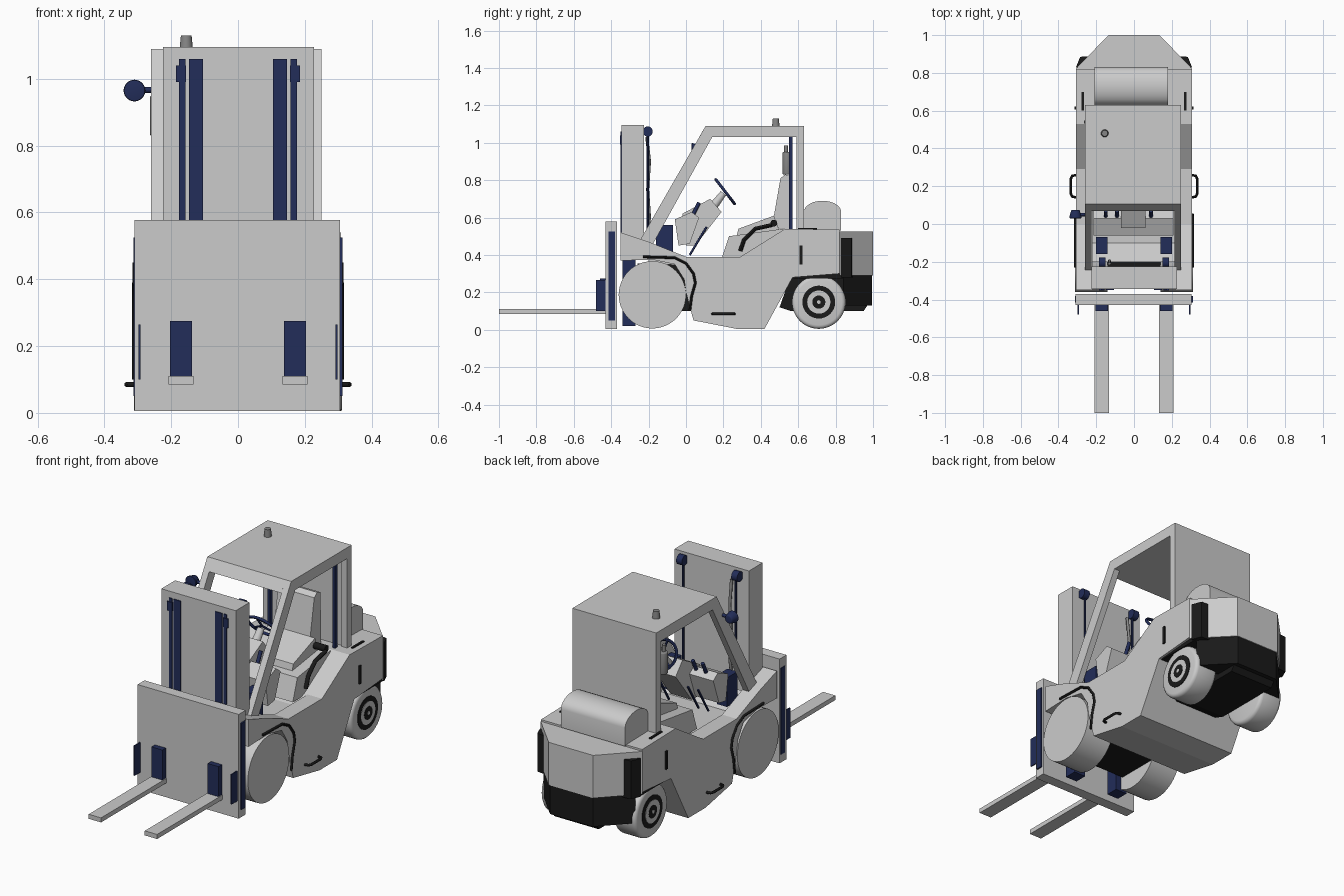
import bpy, bmesh, math
from mathutils import Vector

cube = bpy.data.objects.get("Cube")
if cube:
    bpy.data.objects.remove(cube)


def material(name, r, g, b):
    m = bpy.data.materials.new(name)
    m.use_nodes = True
    m.diffuse_color = (r, g, b, 1)
    bsdf = next(n for n in m.node_tree.nodes if n.type == 'BSDF_PRINCIPLED')
    bsdf.inputs["Base Color"].default_value = (r, g, b, 1)
    return m


LIGHT = material("light grey", 0.6, 0.6, 0.6)
NAVY = material("navy", 0.016, 0.026, 0.1)
BLACK = material("black", 0.01, 0.01, 0.01)
GREY = material("mid grey", 0.24, 0.24, 0.24)


def finish(name, bm, mat, smooth=False):
    bmesh.ops.recalc_face_normals(bm, faces=bm.faces)
    me = bpy.data.meshes.new(name)
    bm.to_mesh(me)
    bm.free()
    me.materials.append(mat)
    ob = bpy.data.objects.new(name, me)
    bpy.context.collection.objects.link(ob)
    if smooth:
        bpy.ops.object.select_all(action='DESELECT')
        ob.select_set(True)
        bpy.context.view_layer.objects.active = ob
        bpy.ops.object.shade_smooth_by_angle(angle=math.radians(35))
    return ob


def prism(name, pts, a, b, mat, axis="x", smooth=False):
    """Extrude a (y, z) outline along x, or an (x, y) outline along z."""
    bm = bmesh.new()
    place = (lambda p, t: (t, *p)) if axis == "x" else (lambda p, t: (*p, t))
    face = bm.faces.new([bm.verts.new(place(p, a)) for p in pts])
    ext = bmesh.ops.extrude_face_region(bm, geom=[face])
    move = Vector(place((0, 0), b - a))
    bmesh.ops.translate(bm, vec=move, verts=[g for g in ext["geom"] if isinstance(g, bmesh.types.BMVert)])
    return finish(name, bm, mat, smooth)


def box(name, x, y, z, mat):
    return prism(name, [(y[0], z[0]), (y[1], z[0]), (y[1], z[1]), (y[0], z[1])], x[0], x[1], mat)


def cylinder(name, start, end, r, mat, r2=None, bevel=0, sides=32):
    start, end = Vector(start), Vector(end)
    d = end - start
    bm = bmesh.new()
    bmesh.ops.create_cone(bm, cap_ends=True, segments=sides, radius1=r,
                          radius2=r if r2 is None else r2, depth=d.length)
    if bevel:
        rims = [e for e in bm.edges if any(len(f.verts) > 4 for f in e.link_faces)]
        bmesh.ops.bevel(bm, geom=rims, offset=bevel, segments=3, profile=0.5, affect='EDGES')
    bmesh.ops.rotate(bm, verts=bm.verts, matrix=Vector((0, 0, 1)).rotation_difference(d).to_matrix())
    bmesh.ops.translate(bm, verts=bm.verts, vec=(start + end) / 2)
    return finish(name, bm, mat, True)


def tube(name, pts, r, mat, cyclic=False):
    cu = bpy.data.curves.new(name, 'CURVE')
    cu.dimensions = '3D'
    cu.bevel_depth, cu.bevel_resolution, cu.use_fill_caps = r, 2, True
    sp = cu.splines.new('POLY')
    sp.points.add(len(pts) - 1)
    for p, co in zip(sp.points, pts):
        p.co = (*co, 1)
    sp.use_cyclic_u = cyclic
    cu.materials.append(mat)
    ob = bpy.data.objects.new(name, cu)
    bpy.context.collection.objects.link(ob)
    bpy.ops.object.select_all(action='DESELECT')
    ob.select_set(True)
    bpy.context.view_layer.objects.active = ob
    bpy.ops.object.convert(target='MESH')
    bpy.ops.object.shade_smooth_by_angle(angle=math.radians(45))


# Main body: lower centre floor and high side panels
skirt = [(0.82, 0.3), (0.57, 0.28), (0.42, 0.005), (0.27, 0.005), (0.04, 0.05), (0, 0.2)]
deck = [(0.29, 0.39), (0.53, 0.54), (0.82, 0.535)]
side_outline = [(-0.35, 0.52), (-0.2, 0.47), (0, 0.39)] + deck + skirt + [
    (-0.01, 0.27), (-0.06, 0.35), (-0.18, 0.375), (-0.35, 0.37)]
prism("body_centre", [(-0.2, 0.44), (-0.1, 0.36), (0.2, 0.36)] + deck + skirt + [(0, 0.34), (-0.2, 0.36)],
      -0.22, 0.22, LIGHT)
box("front_axle_housing", (-0.14, 0.14), (-0.26, 0.04), (0.1, 0.355), BLACK)

# Counterweight, rear bumper and rear chassis
prism("counterweight", [(-0.31, 0.82), (0.31, 0.82), (0.135, 1), (-0.135, 1)], 0.29, 0.525, LIGHT, "z")
prism("rear_bumper", [(-0.28, 0.84), (0.28, 0.84), (0.13, 0.995), (-0.13, 0.995)], 0.13, 0.29, BLACK, "z")
prism("rear_chassis", [(0.5, 0.12), (0.56, 0.1), (0.95, 0.1), (0.97, 0.13), (0.97, 0.29), (0.56, 0.29)],
      -0.135, 0.135, BLACK)
box("rear_arch_lining", (-0.295, 0.295), (0.575, 0.84), (0.275, 0.3), BLACK)

# Engine cover with rounded top
prism("engine_cover", [(0.62, 0.53), (0.62, 0.63)] +
      [(0.73 + 0.1 * math.sin(t), 0.63 + 0.06 * math.cos(t)) for t in
       [math.radians(a) for a in range(-80, 91, 17)]] + [(0.83, 0.53)], -0.21, 0.18, LIGHT, smooth=True)

# Cab: side frames, roof, back wall
frame = [(-0.268, 0.44), (0.105, 1.09), (0.63, 1.09), (0.63, 0.53),
         (0.59, 0.53), (0.59, 1.03), (0.14, 1.03), (-0.187, 0.44)]
prism("cab_frame_right", frame, -0.26, -0.225, LIGHT)
prism("cab_frame_left", frame, 0.215, 0.25, LIGHT)
prism("cab_roof", [(0.07, 1.03), (0.105, 1.09), (0.63, 1.09), (0.63, 1.03)], -0.225, 0.215, LIGHT)
box("cab_back_wall", (-0.225, 0.215), (0.6, 0.63), (0.53, 1.03), LIGHT)
cylinder("beacon", (-0.155, 0.48, 1.09), (-0.155, 0.48, 1.13), 0.02, GREY, 0.016)

# Mast, with guide rails and pulleys
box("mast", (-0.225, 0.228), (-0.345, -0.225), (0.38, 1.095), LIGHT)
for s, side in ((-1, "right"), (1, "left")):
    def sx(a, b):
        return tuple(sorted((s * a, s * b)))
    box("mast_rail_" + side, sx(0.105, 0.147), (-0.35, -0.34), (0.38, 1.06), NAVY)
    box("mast_slim_rail_" + side, sx(0.157, 0.176), (-0.35, -0.34), (0.38, 1.06), NAVY)
    box("mast_rail_clip_" + side, sx(0.155, 0.185), (-0.353, -0.34), (0.99, 1.04), NAVY)
    box("mast_foot_" + side, sx(0.105, 0.176), (-0.34, -0.27), (0.02, 0.38), NAVY)
    cylinder("mast_pulley_" + side, (s * 0.15, -0.205, 1.06), (s * 0.185, -0.205, 1.06), 0.027, NAVY)
    cylinder("mast_chain_" + side, (s * 0.16, -0.205, 0.45), (s * 0.16, -0.205, 1.05), 0.006, NAVY, sides=8)
    box("valve_block_" + side, sx(0.14, 0.2), (-0.16, -0.07), (0.4, 0.56), NAVY)

    # Forks and their hangers
    box("fork_" + side, sx(0.133, 0.208), (-1, -0.43), (0.085, 0.11), LIGHT)
    box("fork_hanger_" + side, sx(0.138, 0.204), (-0.46, -0.425), (0.11, 0.275), NAVY)
    box("carriage_fin_" + side, sx(0.292, 0.298), (-0.48, -0.425), (0.1, 0.265), NAVY)
    box("carriage_edge_strip_" + side, sx(0.305, 0.313), (-0.415, -0.38), (0.05, 0.525), NAVY)

    # Side panel and wheels
    prism("side_panel_" + side, side_outline, s * 0.22, s * 0.308, LIGHT)
    cylinder("front_wheel_" + side, (s * 0.14, -0.18, 0.187), (s * 0.312, -0.18, 0.187), 0.18, LIGHT, sides=48)
    cylinder("rear_wheel_" + side, (s * 0.15, 0.71, 0.148), (s * 0.29, 0.71, 0.148), 0.143, LIGHT,
             bevel=0.02, sides=48)
    for i, (r, m) in enumerate(((0.088, BLACK), (0.062, LIGHT), (0.035, BLACK), (0.01, LIGHT))):
        cylinder("rear_hub_ring_" + side, (s * 0.285, 0.71, 0.148), (s * (0.293 + 0.002 * i), 0.71, 0.148), r, m)

    # Fender trim, step handle, grip and tail lamp
    tube("fender_trim_" + side, [(s * 0.31, y, z) for y, z in (
        (-0.23, 0.39), (-0.06, 0.385), (0, 0.355), (0.04, 0.3), (0.05, 0.25), (0.03, 0.18), (0.02, 0.1))],
        0.007, BLACK)
    tube("step_handle_" + side, [(s * x, y, 0.085) for x, y in (
        (0.3, 0.14), (0.327, 0.145), (0.334, 0.16), (0.334, 0.24), (0.327, 0.255), (0.3, 0.26))], 0.007, BLACK)
    box("side_grip_" + side, sx(0.3, 0.316), (0.607, 0.622), (0.35, 0.45), BLACK)
    box("deck_grip_" + side, sx(0.266, 0.278), (0.6, 0.7), (0.53, 0.544), BLACK)
    prism("tail_lamp_" + side, [(s * x, y) for x, y in (
        (0.26, 0.82), (0.307, 0.83), (0.285, 0.885), (0.22, 0.89))], 0.28, 0.49, BLACK, "z")
    box("back_post_strip_" + side, sx(0.19, 0.205), (0.55, 0.57), (0.54, 1.03), NAVY)

# Load carriage and mast hose
box("carriage_plate", (-0.31, 0.305), (-0.43, -0.37), (0.005, 0.578), LIGHT)
tube("mast_hose", [(-0.13, y, z) for y, z in (
    (-0.21, 1.03), (-0.195, 0.9), (-0.205, 0.75), (-0.195, 0.6), (-0.21, 0.5))], 0.008, GREY)

# Dashboard, steering column and wheel
prism("dashboard", [(-0.06, 0.59), (0.03, 0.63), (0.07, 0.6), (0.02, 0.46), (-0.04, 0.45)], -0.215, 0.21, LIGHT)
prism("column_cover", [(-0.02, 0.62), (0.13, 0.7), (0.19, 0.63), (0.05, 0.45), (0, 0.45)], -0.07, 0.06, LIGHT)
cylinder("steering_column", (0, 0.13, 0.64), (0, 0.2, 0.73), 0.025, LIGHT, 0.018)
hub = Vector((0, 0.21, 0.738))
slope = Vector((0, 0.61, -0.79))
ring = [hub + 0.082 * (math.cos(a) * Vector((1, 0, 0)) + math.sin(a) * slope)
        for a in [i * math.tau / 32 for i in range(32)]]
tube("steering_wheel", ring, 0.008, NAVY, True)
for i in (3, 13, 24):
    tube("steering_spoke", [hub, ring[i]], 0.006, NAVY)
for x in (-0.15, -0.09, 0.09):
    tube("pedal_lever", [(x, 0.02, 0.4), (x, 0.11, 0.55)], 0.006, NAVY)
    cylinder("control_knob", (x, 0.04, 0.62), (x, 0.07, 0.68), 0.01, NAVY, sides=12)

# Seat and controls
prism("seat_base", [(0.19, 0.38), (0.23, 0.5), (0.52, 0.54), (0.52, 0.38)], -0.2, 0.2, LIGHT)
prism("seat_cushion", [(0.27, 0.5), (0.28, 0.54), (0.47, 0.61), (0.5, 0.53)], -0.14, 0.14, LIGHT)
prism("seat_back", [(0.46, 0.55), (0.505, 0.81), (0.53, 0.83), (0.56, 0.82), (0.565, 0.53)], -0.11, 0.11, LIGHT)
tube("seat_lever", [(0.21, 0.29, 0.42), (0.21, 0.31, 0.48), (0.21, 0.37, 0.54), (0.21, 0.46, 0.56)], 0.011, BLACK)
cylinder("seat_knob", (0.14, 0.47, 0.57), (0.21, 0.47, 0.57), 0.018, BLACK)

# Extinguisher and mirror
cylinder("extinguisher", (-0.24, 0.54, 0.83), (-0.24, 0.54, 0.95), 0.024, GREY, bevel=0.006)
cylinder("extinguisher_neck", (-0.24, 0.535, 0.94), (-0.24, 0.535, 0.985), 0.01, GREY)
cylinder("mirror_arm", (-0.24, 0.05, 0.967), (-0.3, 0.05, 0.967), 0.009, NAVY, sides=12)
cylinder("mirror_head", (-0.31, 0.03, 0.965), (-0.31, 0.075, 0.965), 0.034, NAVY, 0.022, bevel=0.006)
